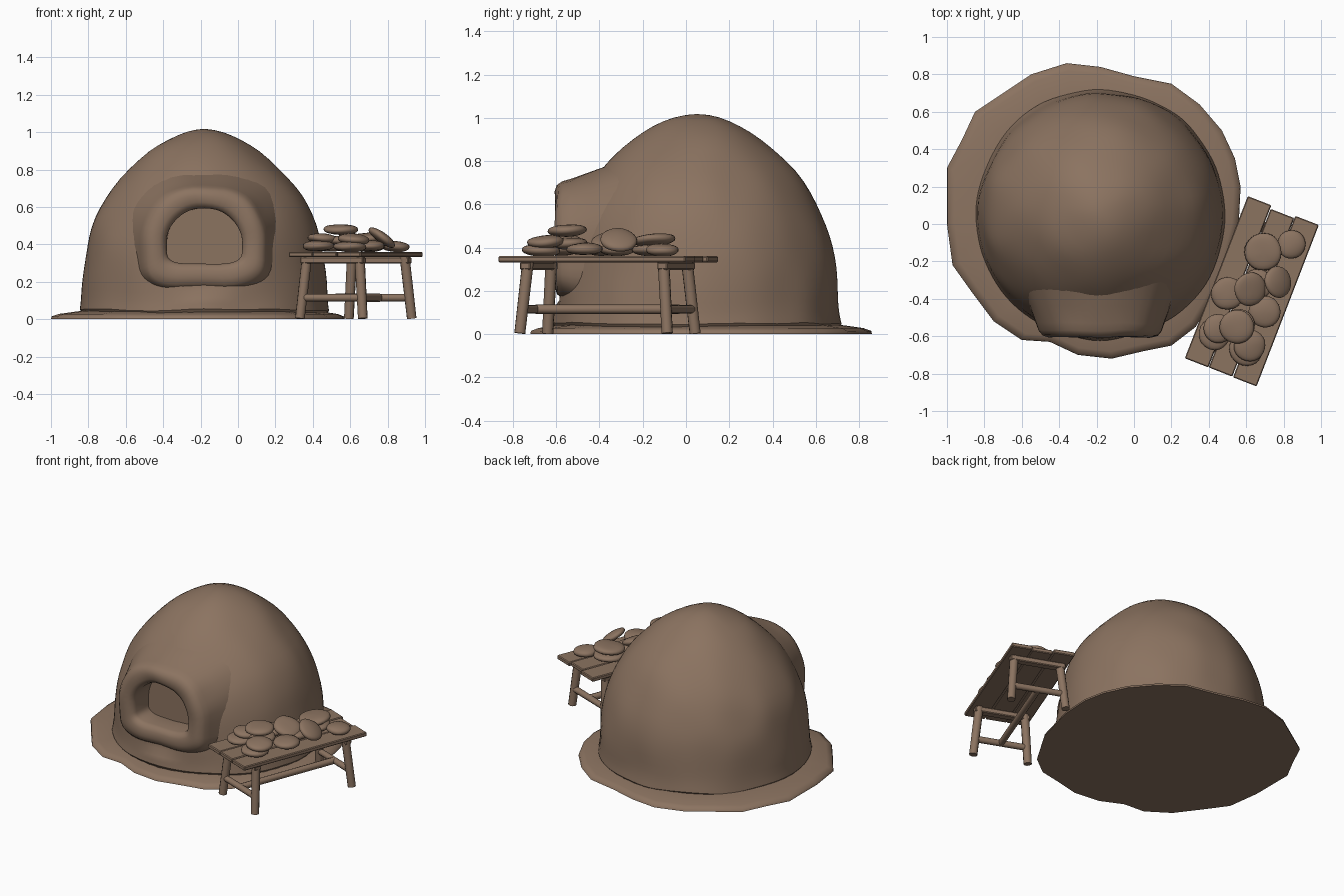
import bpy, bmesh, math, random
from mathutils import Vector, Matrix, noise

random.seed(4)
if "Cube" in bpy.data.objects:
    bpy.data.objects.remove(bpy.data.objects["Cube"])

clay = bpy.data.materials.new("brown clay")
clay.use_nodes = True
COLOUR = (0.26, 0.172, 0.118, 1)
clay.diffuse_color = COLOUR
clay.node_tree.nodes["Principled BSDF"].inputs["Base Color"].default_value = COLOUR


def select(ob):
    bpy.ops.object.select_all(action='DESELECT')
    ob.select_set(True)
    bpy.context.view_layer.objects.active = ob


def finish(name, bm, angle=40):
    bmesh.ops.recalc_face_normals(bm, faces=bm.faces)
    mesh = bpy.data.meshes.new(name)
    bm.to_mesh(mesh)
    bm.free()
    mesh.materials.append(clay)
    ob = bpy.data.objects.new(name, mesh)
    bpy.context.collection.objects.link(ob)
    select(ob)
    bpy.ops.object.shade_smooth_by_angle(angle=math.radians(angle))
    return ob


def loft(rings, cap_start=True, cap_end=True):
    """Skin a list of closed rings of points."""
    bm = bmesh.new()
    loops = [[bm.verts.new(p) for p in ring] for ring in rings]
    n = len(loops[0])
    for a, b in zip(loops, loops[1:]):
        for i in range(n):
            j = (i + 1) % n
            bm.faces.new((a[i], a[j], b[j], b[i]))
    if cap_start:
        bm.faces.new(loops[0])
    if cap_end:
        bm.faces.new(loops[-1])
    return bm


def roughen(ob, amount, scale):
    for v in ob.data.vertices:
        if v.co.z > 0.005:
            v.co += noise.noise_vector(v.co * scale) * amount


def apply_modifier(ob, kind, **settings):
    mod = ob.modifiers.new(kind.title(), kind)
    for key, value in settings.items():
        setattr(mod, key, value)
    select(ob)
    bpy.ops.object.modifier_apply(modifier=mod.name)


CX, CY = -0.18, 0.05

# Ground slab with an uneven edge
outline = [(-.36, .86), (-.18, .84), (0, .79), (.2, .75), (.35, .64), (.47, .5),
           (.54, .35), (.57, .2), (.56, 0), (.48, -.3), (.33, -.55), (.2, -.65),
           (.05, -.68), (-.12, -.72), (-.3, -.7), (-.45, -.63), (-.6, -.62),
           (-.75, -.52), (-.87, -.36), (-.97, -.22), (-1, 0), (-1, .3),
           (-.92, .45), (-.85, .6), (-.7, .7), (-.55, .8)]


def slab_ring(scale, z):
    return [(CX + (x - CX) * scale, CY + (y - CY) * scale, z) for x, y in outline]


finish("ground_slab", loft([slab_ring(1, 0), slab_ring(.995, .015), slab_ring(.95, .028),
                            slab_ring(.8, .045)]), 60)

# Domed oven body
profile = [(.675, 0), (.672, .05), (.66, .1), (.655, .2), (.645, .3), (.63, .4), (.602, .5),
           (.56, .6), (.497, .7), (.412, .8), (.295, .9), (.2, .96), (.1, 1.005), (.02, 1.018)]
SIDES = 48
rings = [[(CX + r * math.cos(2 * math.pi * i / SIDES),
           CY + r * math.sin(2 * math.pi * i / SIDES), z) for i in range(SIDES)]
         for r, z in profile]
dome = finish("oven_dome", loft(rings))
apply_modifier(dome, 'SUBSURF', levels=1)
roughen(dome, .012, 4)
for v in dome.data.vertices:          # flattened front around the mouth
    if v.co.z > .12:
        v.co.y = max(v.co.y, -.585)


# Arched mouth: t = 0 is the opening, t = 1 is the outer edge of the surround
def arch(t, y, n=48):
    half, up, down = .2 + .135 * t, .215 + .1 * t, .085 + .155 * t
    cz = .378 + .02 * t
    ring = []
    for i in range(n):
        a = 2 * math.pi * i / n
        c, s = math.cos(a), math.sin(a)
        e = .85 if s > 0 else .5
        x = half * math.copysign(abs(c) ** e, c)
        z = (up if s > 0 else down) * math.copysign(abs(s) ** e, s)
        ring.append((CX + x, y, cz + z))
    return ring


RECESS = -.43
cutter = finish("mouth_cutter", loft([arch(.06, -.9), arch(.06, RECESS)]))
cutter.hide_render = True
apply_modifier(dome, 'BOOLEAN', operation='DIFFERENCE', object=cutter, solver='EXACT')
bpy.data.objects.remove(cutter)
select(dome)
bpy.ops.object.shade_smooth_by_angle(angle=math.radians(40))

surround = finish("mouth_surround", loft(
    [arch(0, RECESS - .004), arch(0, -.565), arch(.07, -.588), arch(.25, -.602),
     arch(.55, -.605), arch(.8, -.595), arch(.95, -.57), arch(1.05, -.53),
     arch(1.3, -.44), arch(1.75, -.3)], False, False), 60)
roughen(surround, .008, 7)

# Table, built in its own frame and turned into place
PLACE = Matrix.Translation((.63, -.363, 0)) @ Matrix.Rotation(math.radians(-21), 4, 'Z')


def box(name, centre, size, tilt=0):
    bm = bmesh.new()
    m = (PLACE @ Matrix.Translation(centre) @ Matrix.Rotation(tilt, 4, 'Z')
         @ Matrix.Diagonal((*size, 1)))
    bmesh.ops.create_cube(bm, size=1, matrix=m)
    bmesh.ops.bevel(bm, geom=bm.edges[:], offset=.005, segments=1, affect='EDGES')
    return finish(name, bm, 30)


def pole(name, a, b, r, sides=10):
    a, b = PLACE @ Vector(a), PLACE @ Vector(b)
    turn = (b - a).to_track_quat('Z', 'Y').to_matrix().to_4x4()
    bm = bmesh.new()
    bmesh.ops.create_cone(bm, cap_ends=True, segments=sides, radius1=r, radius2=r * 1.05,
                          depth=(b - a).length,
                          matrix=Matrix.Translation((a + b) / 2) @ turn)
    return finish(name, bm)


for k, (length, shift) in enumerate([(.93, .005), (.91, -.005), (.925, 0)]):
    box(f"table_plank_{k + 1}", ((k - 1) * .138, shift, .346), (.135, length, .028),
        random.uniform(-.008, .008))

for end, v in (("front", -1), ("back", 1)):
    for side, u in (("right", -1), ("left", 1)):
        pole(f"table_leg_{end}_{side}", (u * .18, v * .365, .004), (u * .15, v * .335, .34), .026)
    pole(f"table_end_stretcher_{end}", (-.17, v * .355, .115), (.17, v * .355, .115), .02)
    box(f"table_end_rail_{end}", (0, v * .34, .315), (.36, .05, .035))
pole("table_long_stretcher", (0, -.355, .115), (0, .355, .115), .021)


# Round flat loaves: x, y, z, radius, tilt about x, tilt about y
loaves = [(.69, -.15, .39, .1, 0, 0), (.69, -.15, .437, .1, 4, -3), (.845, -.11, .387, .075, 0, 3),
          (.5, -.37, .39, .088, 0, 0), (.62, -.35, .43, .09, 8, 24), (.77, -.31, .435, .085, -6, 35),
          (.7, -.47, .39, .085, 0, 0), (.43, -.59, .39, .085, 0, 0), (.45, -.56, .43, .078, -3, 4),
          (.55, -.55, .48, .092, 3, 0), (.56, -.54, .42, .085, 0, 0), (.6, -.67, .387, .09, 0, 0),
          (.62, -.65, .428, .085, 4, 4), (.66, -.32, .388, .08, 0, 0)]
for k, (x, y, z, r, tx, ty) in enumerate(loaves):
    bm = bmesh.new()
    m = (Matrix.Translation((x, y, z)) @ Matrix.Rotation(math.radians(tx), 4, 'X')
         @ Matrix.Rotation(math.radians(ty), 4, 'Y'))
    bmesh.ops.create_uvsphere(bm, u_segments=24, v_segments=12, radius=1)
    for v in bm.verts:
        flat = math.copysign(abs(v.co.z) ** .8, v.co.z)
        v.co = Vector((v.co.x * r, v.co.y * r, flat * .028))
    bm.transform(m)
    roughen(finish(f"loaf_{k + 1}", bm, 80), .006, 9)
